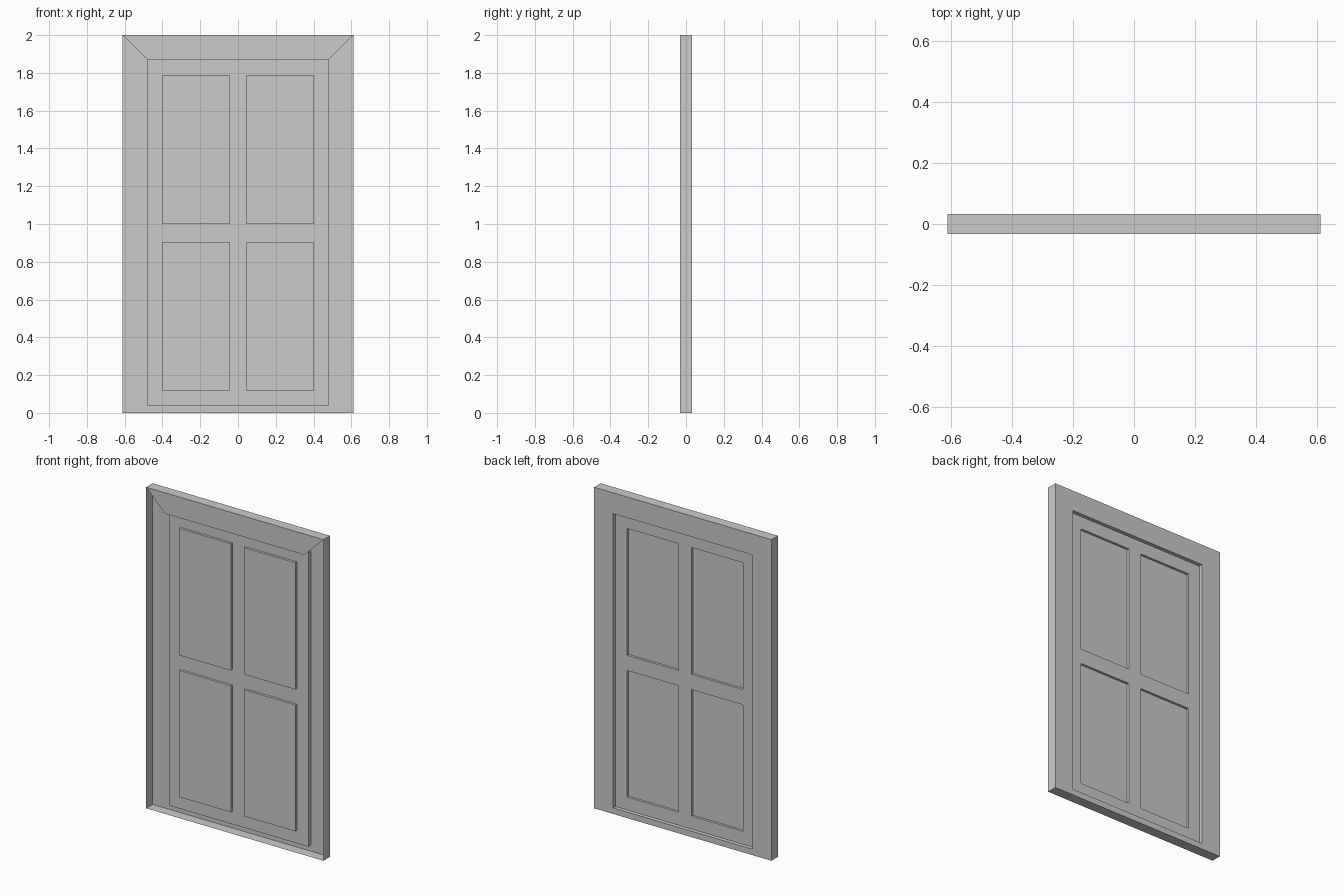
import bpy
import bmesh

if "Cube" in bpy.data.objects:
    bpy.data.objects.remove(bpy.data.objects["Cube"])

# Depth levels (front is -y)
FRONT, BACK = -0.032, 0.032
LEAF_Y, PANEL_Y = 0.008, -0.007
W, H = 0.611, 2.0                      # outer half width, height
OW, OB, OT = 0.479, 0.037, 1.87        # opening half width, bottom, top


def grid(bm, xs, zs, y):
    """Upright sheet of rectangles at depth y; returns faces keyed by cell."""
    v = [[bm.verts.new((x, y, z)) for z in zs] for x in xs]
    return {(i, j): bm.faces.new((v[i][j], v[i + 1][j], v[i + 1][j + 1], v[i][j + 1]))
            for i in range(len(xs) - 1) for j in range(len(zs) - 1)}


def pull_edges(bm, edges, y):
    """Extrude an edge loop along y to make walls."""
    out = bmesh.ops.extrude_edge_only(bm, edges=edges)["geom"]
    for g in out:
        if isinstance(g, bmesh.types.BMVert):
            g.co.y = y


def finish(name, bm):
    bmesh.ops.recalc_face_normals(bm, faces=bm.faces)
    me = bpy.data.meshes.new(name)
    bm.to_mesh(me)
    bm.free()
    ob = bpy.data.objects.new(name, me)
    bpy.context.scene.collection.objects.link(ob)
    return ob


# Casing: back ring, outer walls reaching forward, jambs back to the leaf (front left open)
bm = bmesh.new()
cells = grid(bm, [-W, -OW, OW, W], [0, OB, OT, H], BACK)
opening = list(cells[1, 1].edges)
outer = [e for e in bm.edges if e.is_boundary]
bm.faces.remove(cells[1, 1])
pull_edges(bm, outer, FRONT)
pull_edges(bm, opening, LEAF_Y)
# Mitred head board, the only front face of the casing
bm.faces.new([bm.verts.new((x, FRONT, z))
              for x, z in ((-OW, OT), (OW, OT), (W, H), (-W, H))])
bmesh.ops.remove_doubles(bm, verts=bm.verts, dist=1e-5)
finish("door_casing", bm)

# Door leaf: thin sheet with four panels pressed forward
bm = bmesh.new()
cells = grid(bm, [-OW, -0.40, -0.045, 0.045, 0.40, OW],
             [OB, 0.117, 0.905, 1.0, 1.79, OT], LEAF_Y)
for i in (1, 3):
    for j in (1, 3):
        edges = list(cells[i, j].edges)
        corners = [v.co.copy() for v in cells[i, j].verts]
        bm.faces.remove(cells[i, j])
        pull_edges(bm, edges, PANEL_Y)
        bm.faces.new([bm.verts.new((c.x, PANEL_Y, c.z)) for c in corners])
bmesh.ops.remove_doubles(bm, verts=bm.verts, dist=1e-5)
finish("door_leaf", bm)
